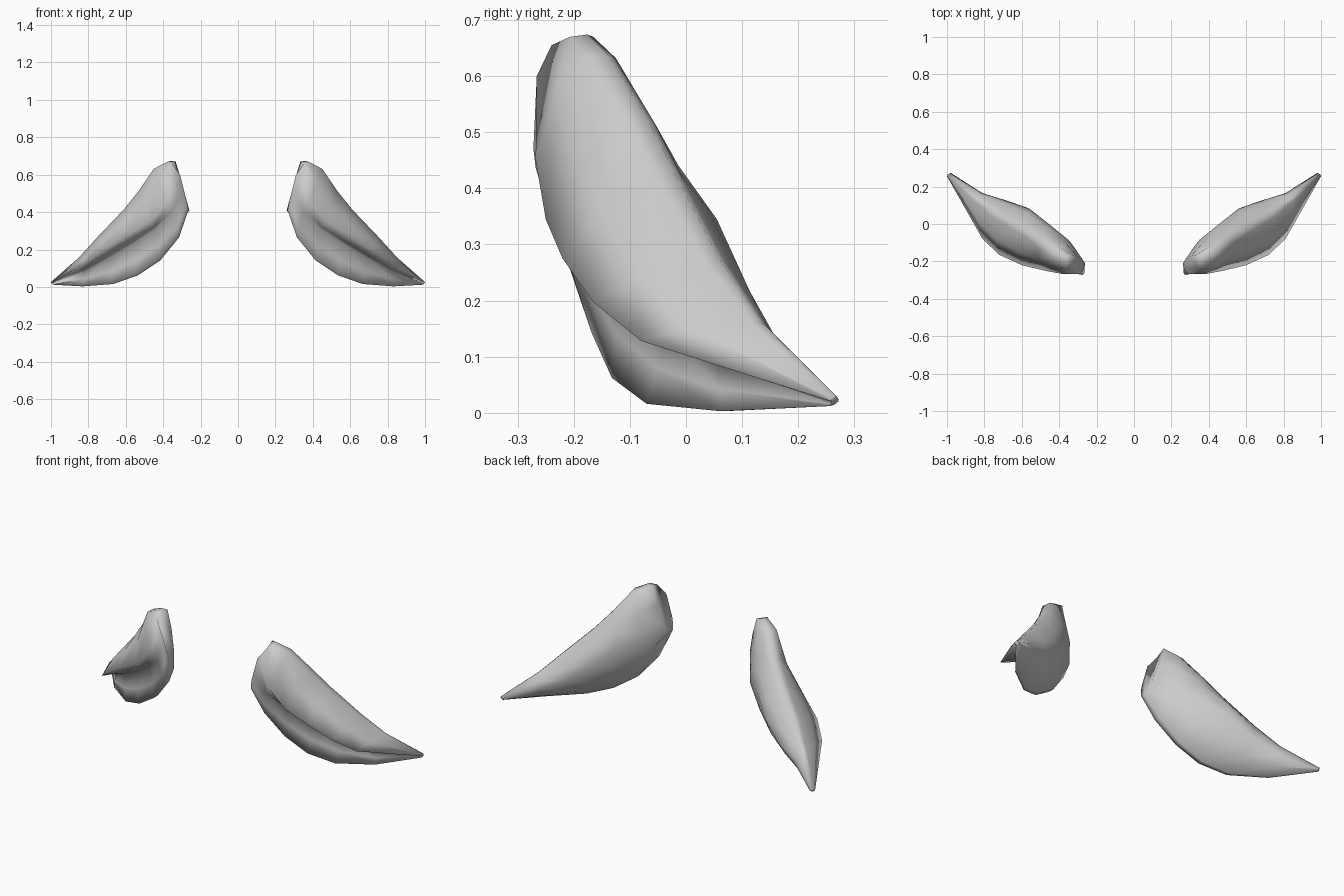
import bpy, bmesh
from mathutils import Vector

if "Cube" in bpy.data.objects:
    bpy.data.objects.remove(bpy.data.objects["Cube"])

grey = bpy.data.materials.new("plain grey")
grey.diffuse_color = (0.6, 0.6, 0.6, 1)
grey.use_nodes = True
grey.node_tree.nodes["Principled BSDF"].inputs["Base Color"].default_value = grey.diffuse_color

# Rails running from the blunt upper end to the pointed outer tip
crest = [(.375, -.165, .67), (.45, -.125, .632), (.53, -.055, .515), (.61, -.005, .415),
         (.75, .07, .268), (.85, .14, .158), (.995, .268, .03)]
lip = [(.31, -.266, .6), (.38, -.268, .45), (.475, -.25, .345), (.6, -.22, .275),
       (.72, -.165, .197), (.81, -.08, .128), (1, .255, .022)]
groove = [(.277, -.272, .47), (.345, -.238, .385), (.44, -.175, .31), (.56, -.115, .232),
          (.7, -.03, .15), (.82, .06, .085), (.995, .26, .02)]
keel = [(.265, -.26, .41), (.315, -.21, .265), (.415, -.168, .142), (.535, -.132, .062),
        (.665, -.07, .016), (.83, .06, .003), (.99, .255, .012)]
back = [(.274, -.19, .46), (.35, -.085, .42), (.455, .0, .34), (.56, .083, .25),
        (.68, .125, .15), (.81, .165, .085), (.978, .272, .02)]
thickness = [.042, .055, .05, .045, .035, .02, .003]


def section(i):
    """Closed ring: rail points with rounded edges and bulged points between."""
    t, l, g, k, b = (Vector(r[i]) for r in (crest, lip, groove, keel, back))
    d = thickness[i]
    centre = (t + l + k + b) / 4

    def mid(p, q, bulge):
        m = (p + q) / 2
        return m + (m - centre) * bulge
    t_front, t_back = t - Vector((0, d, 0)), t - Vector((d, 0, 0))
    k_back = k + Vector((0, d * .6, 0))
    return [t_back, t.lerp((t_front + t_back) / 2, .5) + Vector((0, 0, d * .1)),
            t_front, mid(t_front, l, .2), l, l.lerp(g, .6) + (g - l) * .15, g,
            mid(g, k, .04), k, k_back, mid(k_back, b, .25), b, mid(b, t_back, .15)]


def build_fin(name, side):
    bm = bmesh.new()
    rings = [[bm.verts.new((p.x * side, p.y, p.z)) for p in section(i)]
             for i in range(len(crest))]
    # Skin between neighbouring sections
    for a, b in zip(rings, rings[1:]):
        n = len(a)
        for j in range(n):
            bm.faces.new((a[j], a[(j + 1) % n], b[(j + 1) % n], b[j]))
    # Close the blunt end and the tip
    for ring in (rings[0], rings[-1]):
        bm.faces.new(ring)
    bmesh.ops.triangulate(bm, faces=[f for f in bm.faces if len(f.verts) > 4])
    bmesh.ops.recalc_face_normals(bm, faces=bm.faces)
    mesh = bpy.data.meshes.new(name)
    bm.to_mesh(mesh)
    bm.free()
    mesh.materials.append(grey)
    obj = bpy.data.objects.new(name, mesh)
    bpy.context.collection.objects.link(obj)
    for poly in mesh.polygons:
        poly.use_smooth = True


build_fin("right_fin", 1)
build_fin("left_fin", -1)
